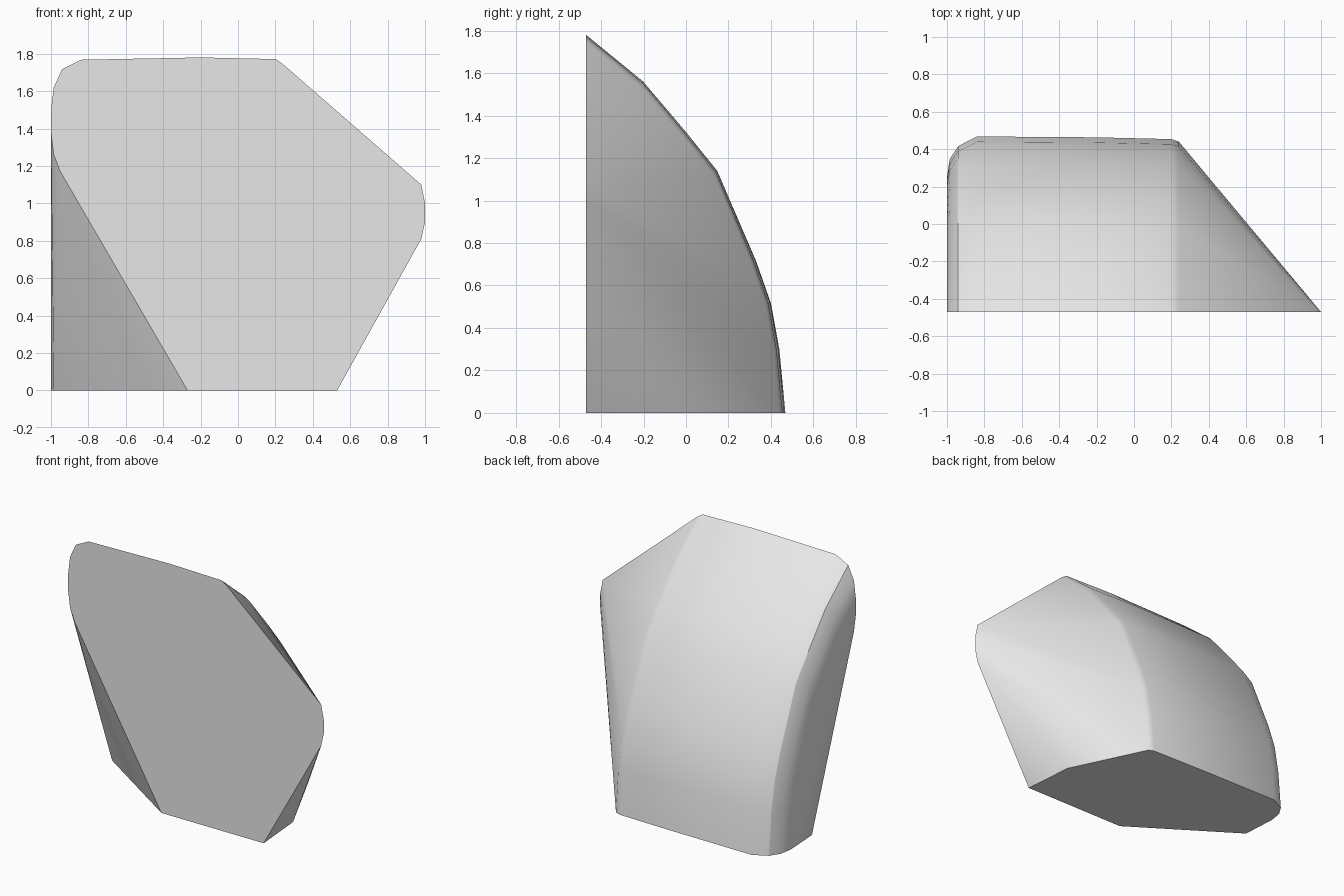
import bpy
import bmesh

if "Cube" in bpy.data.objects:
    bpy.data.objects.remove(bpy.data.objects["Cube"], do_unlink=True)

FRONT = -0.47

# Curved back, read from top to base as (y, z)
back_profile = [(FRONT, 1.78), (-0.2, 1.56), (0, 1.325), (0.15, 1.14),
                (0.33, 0.72), (0.4, 0.52), (0.44, 0.3), (0.468, 0)]

# Cross-sections of the back: x, depth scale, height scale
sections = [(-1, 0.77, 0.84), (-0.985, 0.87, 0.91), (-0.94, 0.945, 0.965),
            (-0.84, 1, 0.993), (-0.2, 0.995, 1), (0.2, 0.985, 0.995),
            (0.24, 0.97, 0.98)]

points = [(x, FRONT + (y - FRONT) * depth, z * height)
          for x, depth, height in sections for y, z in back_profile]

# Flat front outline: sharp foot, blunt side point and rounded shoulder
front_outline = [(-0.27, 0), (0.53, 0), (0.98, 0.81), (1, 0.9), (1, 1),
                 (0.98, 1.1), (-1, 1.38), (-0.985, 1.26), (-0.95, 1.17)]
points += [(x, FRONT, z) for x, z in front_outline]

# Base corners that bound the slanted side facets
points += [(0.5, -0.1, 0), (-0.985, 0, 0)]

# Faceted block wrapped around the sections
bm = bmesh.new()
for p in points:
    bm.verts.new(p)
hull = bmesh.ops.convex_hull(bm, input=bm.verts[:])
loose = {g for g in hull["geom_interior"] + hull["geom_unused"]
         if isinstance(g, bmesh.types.BMVert)}
bmesh.ops.delete(bm, geom=list(loose), context="VERTS")
bmesh.ops.dissolve_limit(bm, angle_limit=0.01, verts=bm.verts[:], edges=bm.edges[:])
bmesh.ops.recalc_face_normals(bm, faces=bm.faces[:])
mesh = bpy.data.meshes.new("faceted_block")
bm.to_mesh(mesh)
bm.free()

block = bpy.data.objects.new("faceted_block", mesh)
bpy.context.collection.objects.link(block)

# Plain grey
grey = bpy.data.materials.new("light_grey")
grey.use_nodes = True
colour = (0.8, 0.8, 0.8, 1)
grey.diffuse_color = colour
grey.node_tree.nodes["Principled BSDF"].inputs["Base Color"].default_value = colour
mesh.materials.append(grey)

# Soft rounded shoulder, crisp cut edges
bpy.ops.object.select_all(action="DESELECT")
block.select_set(True)
bpy.context.view_layer.objects.active = block
bpy.ops.object.shade_smooth_by_angle(angle=0.52)
